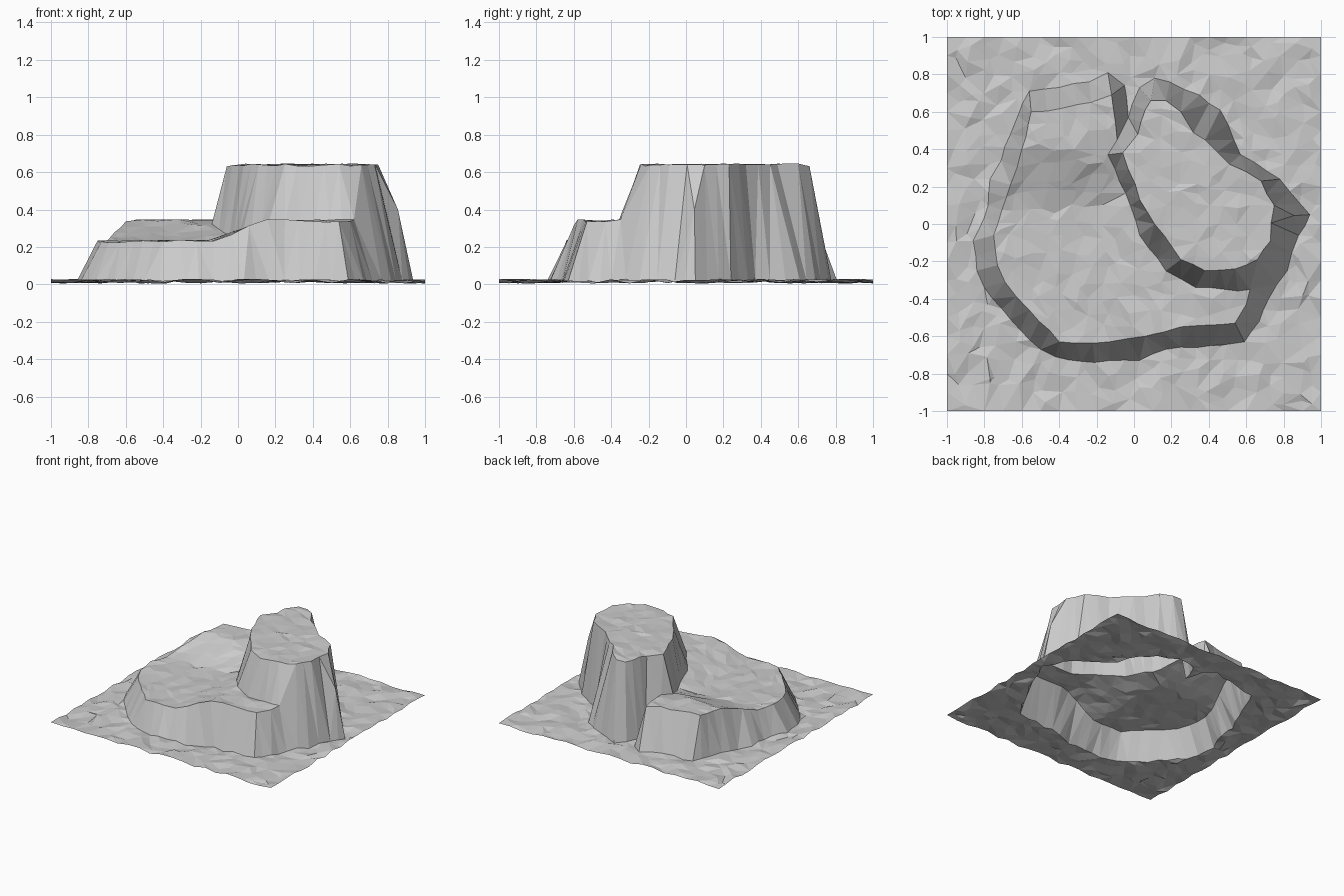
import bpy, math, random
from mathutils import Vector
from mathutils.geometry import delaunay_2d_cdt

if "Cube" in bpy.data.objects:
    bpy.data.objects.remove(bpy.data.objects["Cube"])

random.seed(4)

rock = bpy.data.materials.new("grey_rock")
rock.diffuse_color = (0.6, 0.6, 0.6, 1)
rock.use_nodes = True
rock.node_tree.nodes["Principled BSDF"].inputs["Base Color"].default_value = rock.diffuse_color

# Cliff foot on the ground, around both mesas (with the gully at the back)
FOOT = [(-.04, .68), (-.07, .80), (-.14, .81), (-.24, .76), (-.40, .73), (-.56, .71), (-.62, .58),
        (-.66, .48), (-.71, .34), (-.77, .24), (-.78, .10), (-.86, -.09), (-.84, -.25), (-.80, -.34),
        (-.66, -.51), (-.50, -.67), (-.42, -.71), (-.21, -.74), (.03, -.73), (.17, -.67), (.41, -.65),
        (.59, -.63), (.67, -.52), (.72, -.40), (.82, -.25), (.88, -.06), (.94, .05), (.78, .24),
        (.57, .37), (.46, .61), (.35, .69), (.19, .76), (.11, .78), (.03, .73), (-.01, .64), (-.03, .57)]
# Edge of the lower plateau; the second half runs along the upper mesa's wall
LOWER = [(-.10, .55), (-.12, .69), (-.23, .65), (-.38, .62), (-.55, .60), (-.60, .40), (-.66, .21),
         (-.75, -.06), (-.73, -.22), (-.69, -.31), (-.56, -.46), (-.40, -.63), (-.13, -.63),
         (.06, -.60), (.25, -.55), (.54, -.53), (.60, -.43), (.62, -.35),
         (.49, -.35), (.33, -.34), (.17, -.25), (.03, -.06), (-.02, .10), (-.10, .29), (-.14, .37), (-.09, .45)]
# Edge of the upper plateau
UPPER = [(.06, .61), (.09, .66), (.17, .66), (.25, .60), (.26, .53), (.38, .45), (.51, .32), (.68, .23),
         (.75, .10), (.73, -.09), (.66, -.19), (.54, -.24), (.38, -.25), (.25, -.19), (.11, 0),
         (.03, .13), (-.03, .29), (-.06, .38), (.03, .38), (.02, .48)]
SQUARE = [(-1, -1), (1, -1), (1, 1), (-1, 1)]


def inside(p, poly):
    hit = False
    for (ax, ay), (bx, by) in zip(poly, poly[1:] + poly[:1]):
        if (ay > p[1]) != (by > p[1]) and p[0] < (bx - ax) * (p[1] - ay) / (by - ay) + ax:
            hit = not hit
    return hit


def resample(poly, step, rough):
    out = []
    for a, b in zip(poly, poly[1:] + poly[:1]):
        a, b = Vector(a), Vector(b)
        n = max(1, round((b - a).length / step))
        side = Vector((a.y - b.y, b.x - a.x)).normalized()
        for i in range(n):
            out.append(tuple(a.lerp(b, i / n) + side * (random.uniform(-rough, rough) if i else 0)))
    return out


def ramp(v, lo, hi):
    return min(1, max(0, (v - lo) / (hi - lo)))


def ground_z(p):
    return 0.017 + random.uniform(-.012, .012)


def lower_z(p):
    rise = max(ramp(p[1], .10, .40), ramp(p[0], -.15, .15))
    return 0.23 + 0.11 * rise + random.uniform(-.008, .008)


def upper_z(p):
    return 0.638 + random.uniform(-.008, .008)


pts, heights, kinds, edges = [], [], [], []


def add_point(p, z, kind):
    pts.append(Vector(p))
    heights.append(z)
    kinds.append(kind)


def add_loop(poly, height, kind):
    start, n = len(pts), len(poly)
    for p in poly:
        add_point(p, height(p), kind)
    edges.extend((start + i, start + (i + 1) % n) for i in range(n))


foot = resample(FOOT, .08, .008)
lower = resample(LOWER, .08, .008)
upper = resample(UPPER, .08, .008)
add_loop(resample(SQUARE, .1, 0), ground_z, "ground")
add_loop(foot, ground_z, "ground")
add_loop(lower, lower_z, "lower")
add_loop(upper, upper_z, "upper")
# Spur on the right-hand cliff
add_point((.855, .045), .40, "upper")

# Scattered points that roughen the flat areas
rims = [Vector(p) for p in foot + lower + upper]
N = 25
for i in range(N):
    for j in range(N):
        p = Vector((-1 + 2 * (i + .5 + random.uniform(-.4, .4)) / N,
                    -1 + 2 * (j + .5 + random.uniform(-.4, .4)) / N))
        if min((p - r).length for r in rims) < .035 or max(abs(p.x), abs(p.y)) > .97:
            continue
        if inside(p, upper):
            add_point(p, upper_z(p), "upper")
        elif inside(p, lower):
            add_point(p, lower_z(p), "lower")
        elif not inside(p, foot):
            add_point(p, ground_z(p), "ground")

verts, _, faces, orig, _, _ = delaunay_2d_cdt(pts, edges, [], 0, 1e-5)
src = [o[0] if o else 0 for o in orig]
coords = [(v.x, v.y, heights[s]) for v, s in zip(verts, src)]

# Sort the triangles into ground, lower mesa and upper mesa
parts = {"ground": [], "lower_mesa": [], "upper_mesa": []}
for f in faces:
    a, b, c = (verts[i] for i in f)
    f = list(f) if (b - a).cross(c - a) > 0 else list(f)[::-1]
    mid = (a + b + c) / 3
    if not inside(mid, foot):
        parts["ground"].append(f)
    elif any(kinds[src[i]] == "upper" for i in f):
        parts["upper_mesa"].append(f)
    else:
        parts["lower_mesa"].append(f)

for name, tris in parts.items():
    used = sorted({i for f in tris for i in f})
    index = {v: k for k, v in enumerate(used)}
    mesh = bpy.data.meshes.new(name)
    mesh.from_pydata([coords[i] for i in used], [], [[index[i] for i in f] for f in tris])
    mesh.materials.append(rock)
    bpy.context.collection.objects.link(bpy.data.objects.new(name, mesh))
